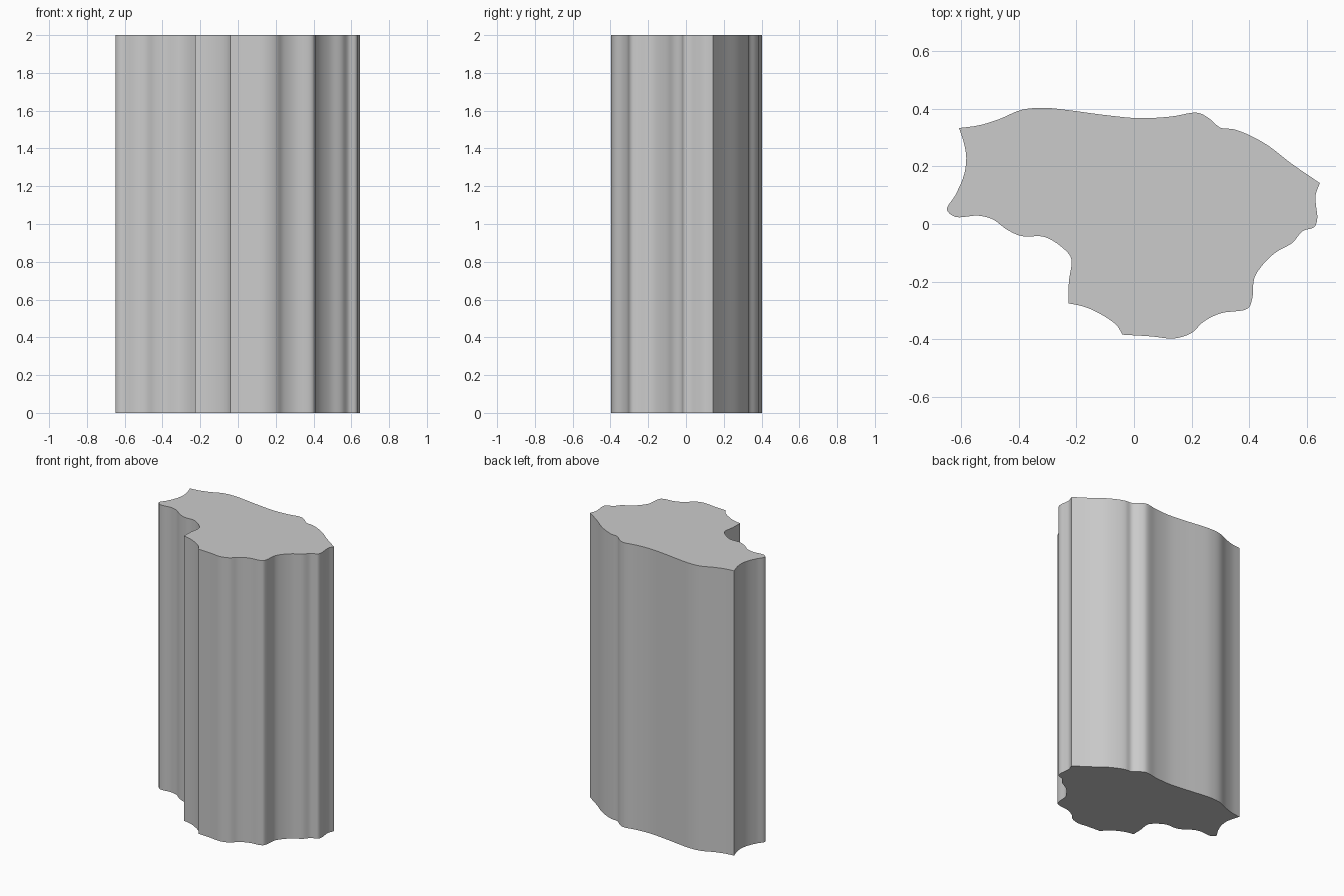
import bpy
import bmesh
from mathutils import Vector

HEIGHT = 2.0
STEPS = 5

default_cube = bpy.data.objects.get("Cube")
if default_cube:
    bpy.data.objects.remove(default_cube, do_unlink=True)


def make_material(name, colour):
    material = bpy.data.materials.new(name)
    material.use_nodes = True
    material.diffuse_color = colour
    material.node_tree.nodes["Principled BSDF"].inputs["Base Color"].default_value = colour
    return material


def smooth_run(points):
    """Sample a centripetal spline through the points, without the last one."""
    points = [Vector(p) for p in points]
    padded = [2 * points[0] - points[1], *points, 2 * points[-1] - points[-2]]
    samples = []
    for a, b, c, d in zip(padded, padded[1:], padded[2:], padded[3:]):
        ab, bc, cd = ((q - p).length ** 0.5 for p, q in ((a, b), (b, c), (c, d)))
        start = (c - b) + bc * ((b - a) / ab - (c - a) / (ab + bc))
        end = (c - b) + bc * ((d - c) / cd - (d - b) / (bc + cd))
        for step in range(STEPS):
            t = step / STEPS
            bend = (1 - t) * start - t * end + (2 * t - 1) * (c - b)
            samples.append(b.lerp(c, t) + t * (1 - t) * bend)
    return samples


# Outline as smooth runs that meet at sharp corners
back_left = (0.645, 0.142)
back_right = (-0.607, 0.333)
front_tip = (-0.04, -0.384)
notch_tip = (-0.228, -0.275)

back_run = [
    back_right, (-0.54, 0.342), (-0.47, 0.363), (-0.39, 0.396), (-0.31, 0.403),
    (-0.22, 0.394), (-0.1, 0.378), (0.02, 0.367), (0.13, 0.373), (0.22, 0.386),
    (0.26, 0.367), (0.3, 0.334), (0.35, 0.328), (0.45, 0.282), (0.55, 0.207),
    back_left,
]
left_run = [
    back_left, (0.63, 0.1), (0.632, 0.06), (0.636, 0.02), (0.626, -0.01),
    (0.585, -0.025), (0.55, -0.065), (0.49, -0.1), (0.44, -0.15), (0.417, -0.19),
    (0.41, -0.26), (0.395, -0.293), (0.3, -0.31), (0.24, -0.34), (0.2, -0.378),
    (0.14, -0.397), (0.06, -0.39), front_tip,
]
front_run = [front_tip, (-0.06, -0.352), (-0.11, -0.316), (-0.17, -0.288), notch_tip]
right_run = [
    notch_tip, (-0.226, -0.2), (-0.218, -0.12), (-0.245, -0.085), (-0.31, -0.045),
    (-0.39, -0.042), (-0.44, -0.02), (-0.49, 0.016), (-0.54, 0.029), (-0.62, 0.025),
    (-0.649, 0.05), (-0.62, 0.1), (-0.59, 0.17), (-0.582, 0.23), (-0.59, 0.28),
    back_right,
]
outline = []
for run in (back_run, left_run, front_run, right_run):
    outline += smooth_run(run)

# Solid column: the outline raised straight up and capped at both ends
bm = bmesh.new()
base = bm.faces.new([bm.verts.new((p.x, p.y, 0)) for p in outline])
raised = bmesh.ops.extrude_face_region(bm, geom=[base], use_keep_orig=True)
top_verts = [v for v in raised["geom"] if isinstance(v, bmesh.types.BMVert)]
bmesh.ops.translate(bm, vec=(0, 0, HEIGHT), verts=top_verts)
bmesh.ops.recalc_face_normals(bm, faces=bm.faces)

mesh = bpy.data.meshes.new("fluted_column")
bm.to_mesh(mesh)
bm.free()
column = bpy.data.objects.new("fluted_column", mesh)
bpy.context.collection.objects.link(column)
mesh.materials.append(make_material("plain grey", (0.6, 0.6, 0.6, 1)))

# Soft walls with crisp corners and caps
bpy.ops.object.select_all(action="DESELECT")
column.select_set(True)
bpy.context.view_layer.objects.active = column
bpy.ops.object.shade_smooth_by_angle(angle=0.6)
